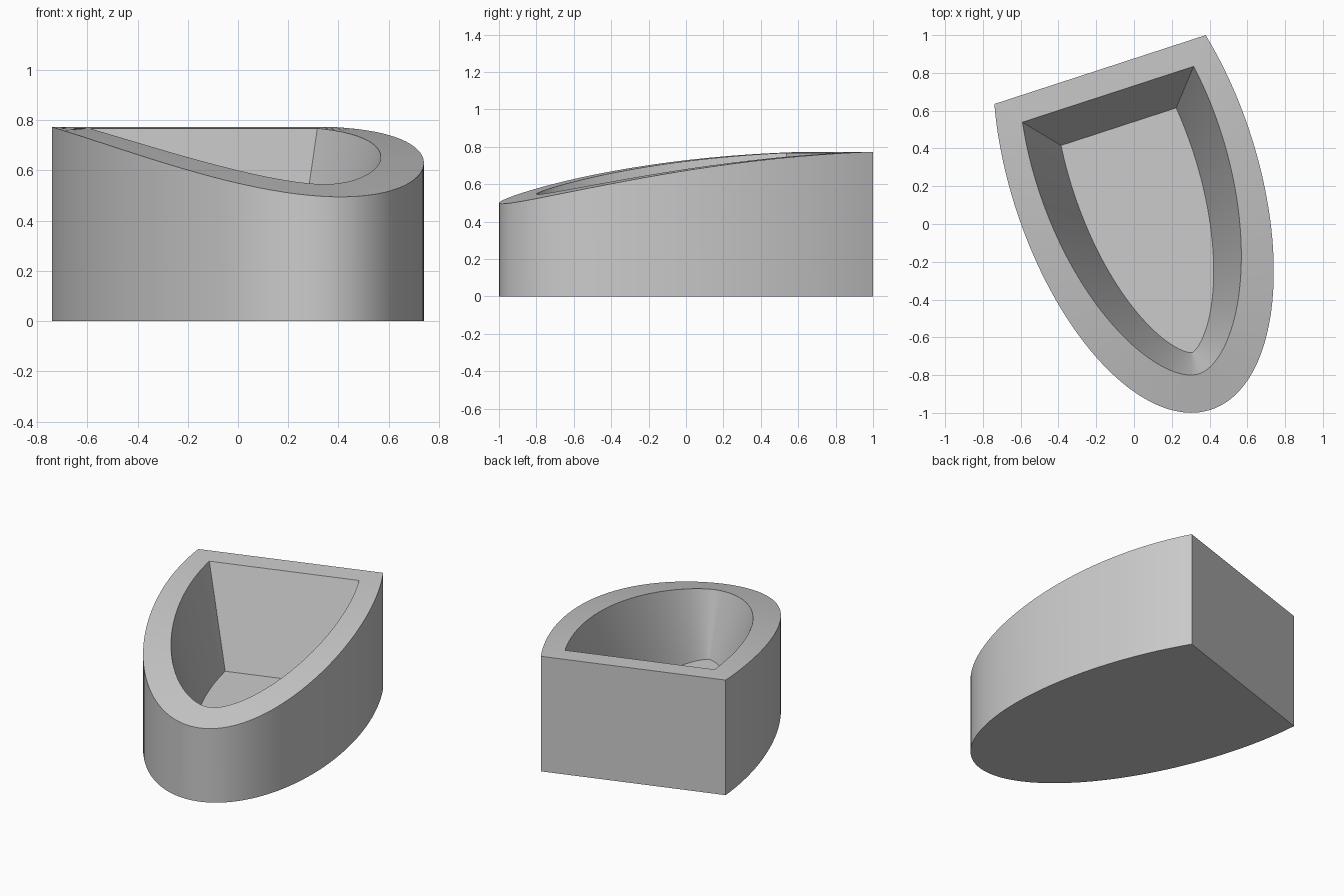
import bpy, bmesh, math
from mathutils import Vector

if "Cube" in bpy.data.objects:
    bpy.data.objects.remove(bpy.data.objects["Cube"])

# Plan outline: an ellipse cut off by a straight back, turned on the ground
HALF_WIDTH, HALF_LENGTH, CENTRE = 0.652, 1.324, 0.57
BACK_MIDDLE = Vector((-0.18, 0.8175))
TURN = math.radians(18.05)
ACROSS = Vector((math.cos(TURN), math.sin(TURN)))
ALONG = Vector((math.sin(TURN), -math.cos(TURN)))
STEPS = 96
FLOOR_Z, FLOOR_INSET, DRAFT = 0.13, 0.318, 0.283


def rim_height(v):
    return 0.773 - 0.0293 * v - 0.062 * v * v


def wall_inset(z):
    return FLOOR_INSET - DRAFT * (z - FLOOR_Z)


def offset_point(angle, inset):
    """Point of the ellipse moved inward, as (across, along the axis)."""
    c, s = math.cos(angle), math.sin(angle)
    normal = Vector((c / HALF_WIDTH, s / HALF_LENGTH)).normalized()
    return Vector((HALF_WIDTH * c, CENTRE + HALF_LENGTH * s)) - normal * inset


def start_angle(inset):
    """Angle at which the inset curve meets the inset back."""
    low, high = -1.3, 0.6
    for _ in range(50):
        mid = (low + high) / 2
        if offset_point(mid, inset).y < inset:
            low = mid
        else:
            high = mid
    return high


def ring(bm, inset, z=None, follow=False):
    """Outline at an inset; z None follows the rim, follow fits the sloped wall."""
    first = start_angle(inset)
    verts = []
    for i in range(STEPS + 1):
        angle = first + (math.pi - 2 * first) * i / STEPS
        p = offset_point(angle, inset)
        if follow:
            for _ in range(12):
                p = offset_point(angle, wall_inset(rim_height(p.y)))
        xy = BACK_MIDDLE + ACROSS * p.x + ALONG * p.y
        verts.append(bm.verts.new((xy.x, xy.y, rim_height(p.y) if z is None else z)))
    return verts


def bridge(bm, a, b):
    for i in range(len(a)):
        j = (i + 1) % len(a)
        bm.faces.new((a[i], a[j], b[j], b[i]))


# Inset of the cavity mouth at the back edge
mouth_inset = 0.136
for _ in range(12):
    mouth_inset = wall_inset(rim_height(mouth_inset))

# Outer wall, rim, tapered cavity wall, floor
bm = bmesh.new()
base = ring(bm, 0, z=0)
rim_outer = ring(bm, 0)
rim_inner = ring(bm, mouth_inset, follow=True)
floor = ring(bm, FLOOR_INSET, z=FLOOR_Z)
for lower, upper in ((base, rim_outer), (rim_outer, rim_inner), (rim_inner, floor)):
    bridge(bm, lower, upper)
bm.faces.new(base)
bm.faces.new(floor)
bmesh.ops.recalc_face_normals(bm, faces=bm.faces)
mesh = bpy.data.meshes.new("hollow_basin")
bm.to_mesh(mesh)
bm.free()
basin = bpy.data.objects.new("hollow_basin", mesh)
bpy.context.collection.objects.link(basin)

# Plain grey
grey = bpy.data.materials.new("plain grey")
grey.use_nodes = True
colour = (0.6, 0.6, 0.6, 1)
grey.diffuse_color = colour
grey.node_tree.nodes["Principled BSDF"].inputs["Base Color"].default_value = colour
mesh.materials.append(grey)

bpy.context.view_layer.objects.active = basin
basin.select_set(True)
bpy.ops.object.shade_smooth_by_angle(angle=math.radians(30))
